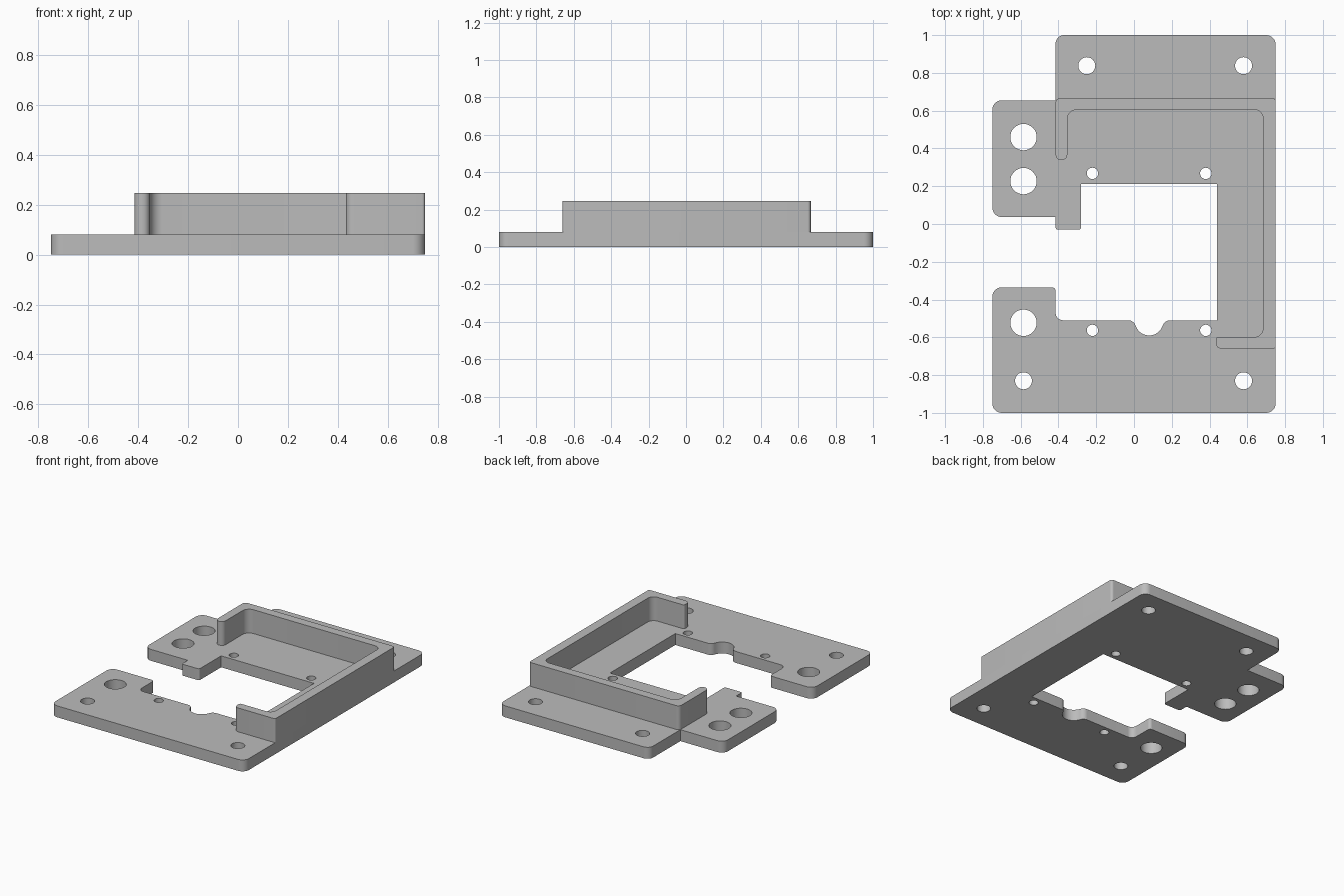
import bpy
import bmesh
from math import cos, sin, pi, radians
from mathutils import Vector

cube = bpy.data.objects.get("Cube")
if cube:
    bpy.data.objects.remove(cube, do_unlink=True)

grey = bpy.data.materials.new("plain grey")
grey.use_nodes = True
grey.diffuse_color = (0.5, 0.5, 0.5, 1)
grey.node_tree.nodes["Principled BSDF"].inputs["Base Color"].default_value = (0.5, 0.5, 0.5, 1)


def arc(x, y, r, start, end, steps=12):
    """Points along an arc, angles in degrees."""
    angles = [radians(start + (end - start) * i / steps) for i in range(steps + 1)]
    return [Vector((x + r * cos(a), y + r * sin(a))) for a in angles]


def rounded(corners, steps=8):
    """Closed outline with each (x, y, radius) corner filleted."""
    points = []
    for i, (x, y, r) in enumerate(corners):
        p = Vector((x, y))
        if r == 0:
            points.append(p)
            continue
        a = (Vector(corners[i - 1][:2]) - p).normalized()
        b = (Vector(corners[(i + 1) % len(corners)][:2]) - p).normalized()
        # All filleted corners are right angles
        centre = p + (a + b) * r
        for k in range(steps + 1):
            t = k / steps * pi / 2
            points.append(centre - b * r * cos(t) - a * r * sin(t))
    return points


def extrude_profile(name, loops, bottom, top):
    """Solid from an outline and optional hole loops."""
    bm = bmesh.new()
    edges = []
    for loop in loops:
        verts = [bm.verts.new((p.x, p.y, bottom)) for p in loop]
        edges += [bm.edges.new((verts[i - 1], verts[i])) for i in range(len(verts))]
    bmesh.ops.triangle_fill(bm, edges=edges, use_beauty=True, use_dissolve=False)
    result = bmesh.ops.extrude_face_region(bm, geom=bm.faces[:], use_keep_orig=True)
    moved = [g for g in result["geom"] if isinstance(g, bmesh.types.BMVert)]
    bmesh.ops.translate(bm, verts=moved, vec=(0, 0, top - bottom))
    bmesh.ops.recalc_face_normals(bm, faces=bm.faces[:])
    mesh = bpy.data.meshes.new(name)
    bm.to_mesh(mesh)
    bm.free()
    mesh.materials.append(grey)
    obj = bpy.data.objects.new(name, mesh)
    bpy.context.collection.objects.link(obj)
    bpy.ops.object.select_all(action="DESELECT")
    obj.select_set(True)
    bpy.context.view_layer.objects.active = obj
    bpy.ops.object.shade_smooth_by_angle(angle=radians(30))
    return obj


# Base plate outline, open on the left side
outline = rounded([
    (-0.415, -0.51, 0.04), (-0.415, -0.335, 0.02), (-0.75, -0.335, 0.05),
    (-0.75, -1, 0.05), (0.75, -1, 0.05), (0.75, 1, 0.05),
    (-0.415, 1, 0.045), (-0.415, 0.655, 0), (-0.75, 0.655, 0.05),
    (-0.75, 0.037, 0.05), (-0.415, 0.037, 0), (-0.415, -0.03, 0.012),
    (-0.28, -0.03, 0.012), (-0.28, 0.213, 0), (0.44, 0.213, 0), (0.44, -0.51, 0),
])
# Round relief notch in the front edge of the opening
outline += arc(0.19, -0.55, 0.04, 90, 162.4)
outline += arc(0.08, -0.515, 0.075, -17.6, -162.4, 20)[1:-1]
outline += arc(-0.03, -0.55, 0.04, 17.6, 90)

# Drilled holes grouped by radius
holes = {
    0.07: [(-0.585, 0.46), (-0.585, 0.227), (-0.585, -0.523)],
    0.045: [(-0.25, 0.838), (0.58, 0.838), (-0.585, -0.83), (0.58, -0.83)],
    0.03: [(x, y) for x in (-0.22, 0.38) for y in (0.268, -0.563)],
}
drilled = [arc(x, y, r, 0, 360, 32)[:-1] for r, spots in holes.items() for x, y in spots]
extrude_profile("base_plate", [outline] + drilled, 0, 0.08)

# Raised wall wrapping the back and the left side
wall = rounded([
    (-0.415, 0.338, 0.03), (-0.415, 0.667, 0.025), (0.75, 0.667, 0.018),
    (0.75, -0.66, 0.012), (0.433, -0.66, 0.03), (0.433, -0.598, 0.012),
    (0.683, -0.598, 0.045), (0.683, 0.605, 0.045), (-0.353, 0.605, 0.05),
    (-0.353, 0.338, 0.03),
])
extrude_profile("raised_wall", [wall], 0.08, 0.247)
